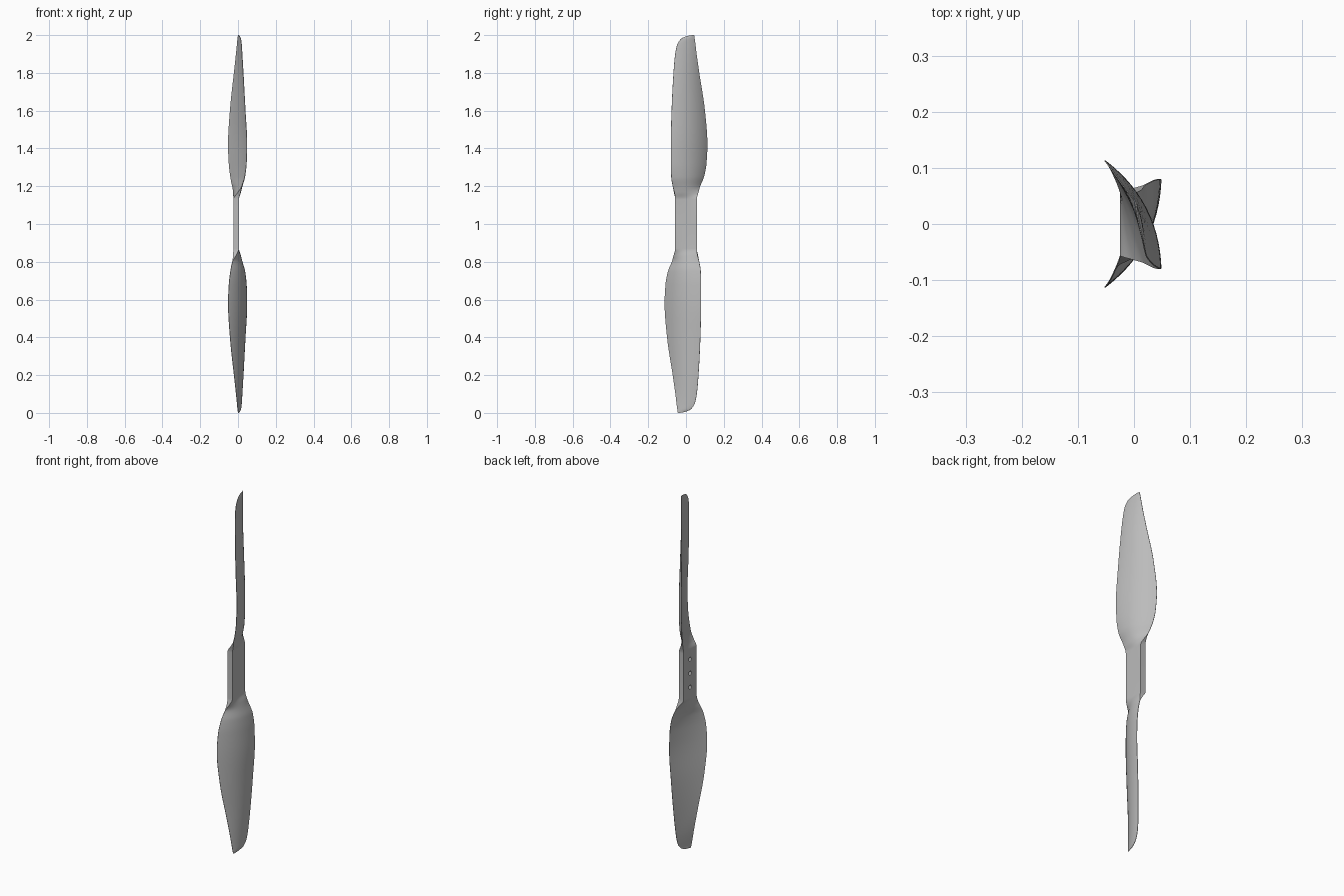
import bpy
import bmesh
import math
from mathutils import Matrix, Vector

cube = bpy.data.objects.get("Cube")
if cube:
    bpy.data.objects.remove(cube, do_unlink=True)

grey = bpy.data.materials.new("plain grey")
grey.use_nodes = True
grey.diffuse_color = (0.5, 0.5, 0.5, 1)
grey.node_tree.nodes["Principled BSDF"].inputs["Base Color"].default_value = grey.diffuse_color

# Blade stations in thousandths: height, trailing edge y and x,
# leading edge y and x, camber, half thickness at middle and at edge
STATIONS = [
    (1000, -57, -10, 57, -10, 0, 15, 15),
    (1130, -57, -10, 57, -10, 0, 15, 15),
    (1165, -62, 5, 64, -18, 4, 14, 8),
    (1200, -70, 20, 75, -30, 10, 12, 1),
    (1250, -78, 36, 95, -40, 15, 11, 1),
    (1320, -80, 45, 108, -48, 17, 10, 1),
    (1420, -80, 48, 113, -52, 18, 9, 1),
    (1600, -76, 39, 100, -42, 15, 8, 1),
    (1800, -66, 28, 70, -21, 10, 6, 1),
    (1900, -57, 22, 56, -10, 6, 5, 1),
    (1950, -46, 19, 50, -5, 4, 4, 1),
    (1980, -26, 15, 46, -2, 3, 3, 1),
    (1995, 5, 8, 44, 0, 1, 2, 1),
    (2000, 33, 4, 43, 1, 0, 1, 1),
]
CHORD_STEPS = 20
RINGS_PER_STATION = 6


def tangent(i, col):
    """Smooth slope at a station, flat where the value turns."""
    if i == 0 or i == len(STATIONS) - 1:
        j = max(i, 1)
        return (STATIONS[j][col] - STATIONS[j - 1][col]) / (STATIONS[j][0] - STATIONS[j - 1][0])
    a, b, c = STATIONS[i - 1:i + 2]
    before = (b[col] - a[col]) / (b[0] - a[0])
    after = (c[col] - b[col]) / (c[0] - b[0])
    if before * after <= 0:
        return 0
    return 2 * before * after / (before + after)


def blend(i, u, col):
    p, q = STATIONS[i][col], STATIONS[i + 1][col]
    h = STATIONS[i + 1][0] - STATIONS[i][0]
    v = 1 - u
    return (p * v * v * (1 + 2 * u) + q * u * u * (1 + 2 * v)
            + h * u * v * (tangent(i, col) * v - tangent(i + 1, col) * u))


def section(values):
    """Closed aerofoil loop around the chord."""
    z, ty, tx, ly, lx, camber, middle, edge = [v / 1000 for v in values]
    start, end = Vector((tx, ty, z)), Vector((lx, ly, z))
    chord = (end - start).normalized()
    normal = Vector((chord.y, -chord.x, 0))
    front, back = [], []
    for k in range(CHORD_STEPS + 1):
        t = (1 - math.cos(math.pi * k / CHORD_STEPS)) / 2
        bulge = 4 * t * (1 - t)
        centre = start.lerp(end, t) + normal * camber * bulge
        half = edge + (middle - edge) * bulge
        front.append(centre + normal * half)
        back.append(centre - normal * half)
    return front + back[::-1]


def add_blade(bm):
    sections = []
    for i in range(len(STATIONS) - 1):
        steps = 1 if i == 0 else RINGS_PER_STATION
        for s in range(steps):
            u = s / steps
            sections.append(section([blend(i, u, c) for c in range(len(STATIONS[0]))]))
    sections.append(section(STATIONS[-1]))
    rings = [[bm.verts.new(p) for p in loop] for loop in sections]
    n = len(rings[0])
    for low, high in zip(rings, rings[1:]):
        for k in range(n):
            bm.faces.new((low[k], low[(k + 1) % n], high[(k + 1) % n], high[k]))
    bm.faces.new(rings[-1])
    return [v for ring in rings for v in ring]


# Upper blade, and the lower blade turned half way round the hub
bm = bmesh.new()
add_blade(bm)
lower = add_blade(bm)
bmesh.ops.rotate(bm, verts=lower, cent=(0, 0, 1), matrix=Matrix.Rotation(math.pi, 3, 'X'))
bmesh.ops.remove_doubles(bm, verts=bm.verts, dist=0.00005)
bmesh.ops.recalc_face_normals(bm, faces=bm.faces)
mesh = bpy.data.meshes.new("propeller")
bm.to_mesh(mesh)
bm.free()
propeller = bpy.data.objects.new("propeller", mesh)
bpy.context.collection.objects.link(propeller)
mesh.materials.append(grey)

# Three blind bolt holes in the back of the hub
for offset in (-0.078, 0, 0.078):
    bpy.ops.mesh.primitive_cylinder_add(vertices=24, radius=0.011, depth=0.04,
                                        location=(-0.025, 0, 1 + offset),
                                        rotation=(0, math.pi / 2, 0))
    cutter = bpy.context.object
    cutter.name = "hole_cutter"
    cutter.hide_render = True
    cutter.data.materials.append(grey)
    bpy.context.view_layer.objects.active = propeller
    cut = propeller.modifiers.new("bolt hole", 'BOOLEAN')
    cut.operation = 'DIFFERENCE'
    cut.solver = 'EXACT'
    cut.object = cutter
    bpy.ops.object.modifier_apply(modifier=cut.name)
    bpy.data.objects.remove(cutter, do_unlink=True)

bpy.ops.object.select_all(action='DESELECT')
propeller.select_set(True)
bpy.context.view_layer.objects.active = propeller
bpy.ops.object.shade_smooth_by_angle(angle=math.radians(35))
